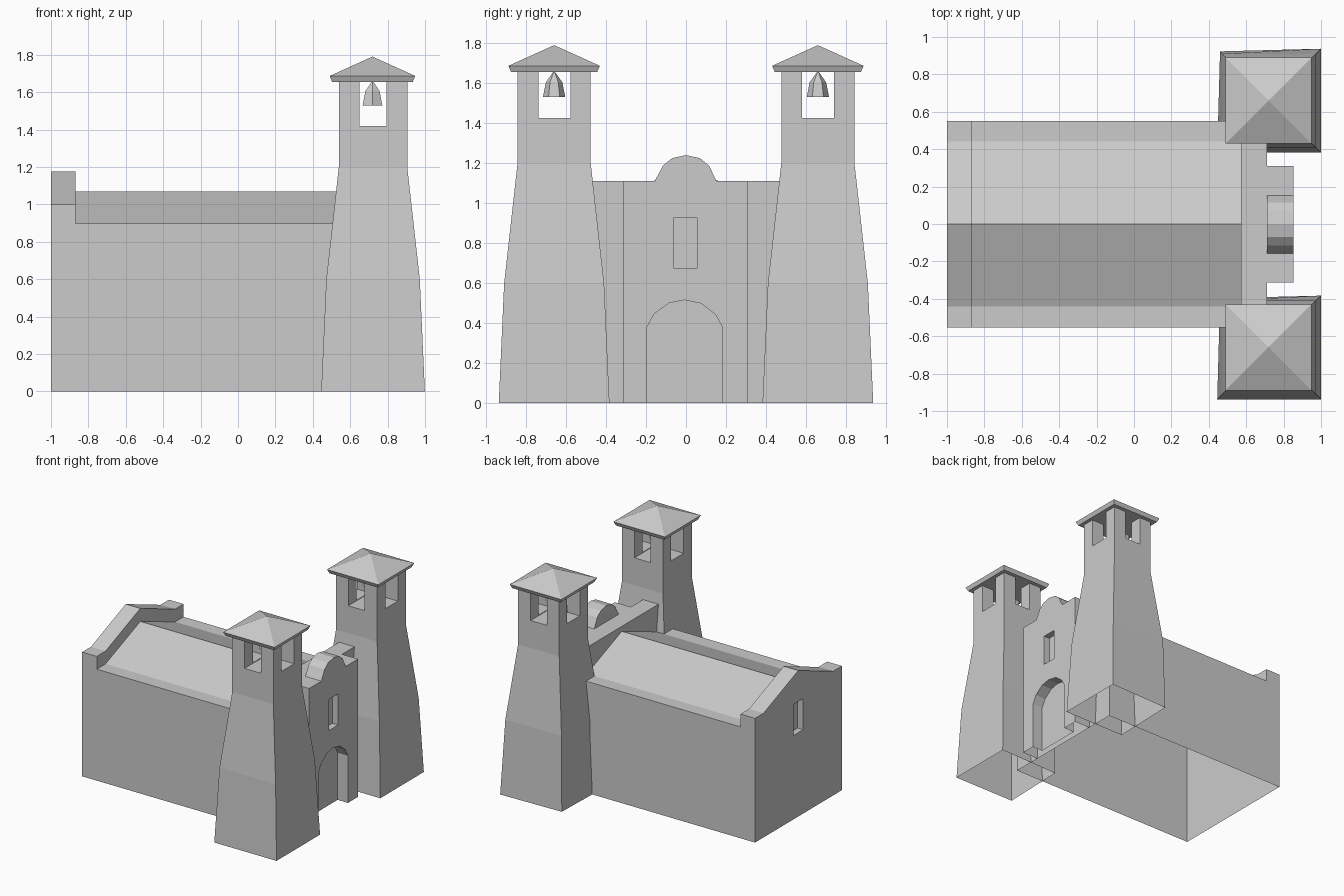
import bpy, bmesh, math

if "Cube" in bpy.data.objects:
    bpy.data.objects.remove(bpy.data.objects["Cube"])

stone = bpy.data.materials.new("pale_stone")
stone.diffuse_color = (0.6, 0.6, 0.6, 1)
stone.use_nodes = True
stone.node_tree.nodes["Principled BSDF"].inputs["Base Color"].default_value = stone.diffuse_color


def finish(name, bm, helper=False):
    bmesh.ops.recalc_face_normals(bm, faces=bm.faces[:])
    me = bpy.data.meshes.new(name)
    bm.to_mesh(me)
    bm.free()
    ob = bpy.data.objects.new(name, me)
    bpy.context.collection.objects.link(ob)
    me.materials.append(stone)
    ob.hide_render = helper
    return ob


def loft(name, rings, helper=False):
    """Skin a stack of equal-length point rings and cap both ends."""
    bm = bmesh.new()
    vs = [[bm.verts.new(p) for p in r] for r in rings]
    n = len(vs[0])
    for a, b in zip(vs, vs[1:]):
        for i in range(n):
            j = (i + 1) % n
            bm.faces.new((a[i], a[j], b[j], b[i]))
    bm.faces.new(vs[0])
    bm.faces.new(vs[-1])
    return finish(name, bm, helper)


def along_x(profile, x):
    return [(x, y, z) for y, z in profile]


def extrude_x(name, profile, x0, x1, helper=False):
    return loft(name, [along_x(profile, x0), along_x(profile, x1)], helper)


def box(name, x0, x1, y0, y1, z0, z1, helper=False):
    return extrude_x(name, [(y0, z0), (y1, z0), (y1, z1), (y0, z1)], x0, x1, helper)


def square(cx, cy, h, z):
    return [(cx - h, cy - h, z), (cx + h, cy - h, z), (cx + h, cy + h, z), (cx - h, cy + h, z)]


def cut(ob, *cutters):
    """Subtract the cutters, then remove them."""
    for c in cutters:
        m = ob.modifiers.new("cut", 'BOOLEAN')
        m.operation, m.solver, m.object = 'DIFFERENCE', 'EXACT', c
    bpy.context.view_layer.update()
    me = bpy.data.meshes.new_from_object(ob.evaluated_get(bpy.context.evaluated_depsgraph_get()))
    ob.modifiers.clear()
    ob.data = me
    for c in cutters:
        bpy.data.objects.remove(c)


def hollow(ob, inner_x=None):
    """Open the underside, drop empty faces and any inner wall at inner_x."""
    bm = bmesh.new()
    bm.from_mesh(ob.data)
    gone = []
    for f in bm.faces:
        ground = all(v.co.z < .001 for v in f.verts)
        inner = inner_x is not None and all(abs(v.co.x - inner_x) < .001 for v in f.verts)
        if ground or inner or f.calc_area() < 1e-6:
            gone.append(f)
    bmesh.ops.delete(bm, geom=gone, context='FACES')
    bm.to_mesh(ob.data)
    bm.free()


def gable(eave, ridge):
    return [(-.554, 0), (.55, 0), (.55, eave), (.442, eave), (0, ridge), (-.442, eave), (-.554, eave)]


# Church shell: step below the rear gable, roofed nave, facade wall between the towers
low, high, wall = gable(.897, 1.07), gable(1.0, 1.175), gable(1.11, 1.11)
church = loft("nave_and_facade_wall", [along_x(high, -.87), along_x(low, -.87), along_x(low, .572),
                                       along_x(wall, .572), along_x(wall, .71)])
bm = bmesh.new()
bm.from_mesh(church.data)
# Remove the inner cap behind the rear gable
caps = [f for f in bm.faces if len(f.verts) == 7 and f.calc_center_median().x < 0]
bmesh.ops.delete(bm, geom=caps, context='FACES')
bm.to_mesh(church.data)
bm.free()
hollow(church)

# Raised rear gable with its window
rear = extrude_x("rear_gable", high, -1, -.87)
cut(rear, box("rear_window_cutter", -1.1, -.95, -.062, .062, .675, .925, True))
hollow(rear, -.87)

# Projecting entrance block
porch = box("entrance_block", .71, .852, -.312, .31, 0, 1.11)
arch = [(-.195, -.1), (.182, -.1), (.182, .38), (.147, .443), (.075, .498), (-.008, .515),
        (-.085, .5), (-.16, .445), (-.195, .38)]
cut(porch, extrude_x("door_cutter", arch, .76, .95, True),
    box("window_cutter", .8, .95, -.062, .058, .675, .925, True))
hollow(porch)

# Rounded crest above the entrance
crest = [(-.157, 1.11), (.153, 1.11), (.115, 1.188), (.07, 1.225), (0, 1.24),
         (-.07, 1.225), (-.115, 1.188)]
extrude_x("entrance_crest", crest, .71, .852)

# Twin bell towers
CX = .722
for side, cy in (("left", -.66), ("right", .66)):
    base = square(CX, cy, .277, 0)
    base[3] = (CX - .262, cy + .263, 0)
    tower = loft(side + "_tower", [base, square(CX, cy, .25, .6),
                                   square(CX, cy, .183, 1.2), square(CX, cy, .183, 1.66)])
    # Crossing openings of the belfry
    cut(tower, box("opening_x", CX - .4, CX + .4, cy - .079, cy + .081, 1.425, 1.8, True),
        box("opening_y", CX - .073, CX + .071, cy - .4, cy + .4, 1.42, 1.8, True))
    hollow(tower)
    # Pyramid cap
    cap = [square(CX - .003, cy, h, z) for h, z in ((.215, 1.655), (.229, 1.687), (.001, 1.79))]
    loft(side + "_tower_roof", cap)
    # Faceted bell
    ring = [math.pi / 2 + i * math.pi / 3 for i in range(6)]
    loft(side + "_bell", [[(CX - .003 + 1.08 * r * math.cos(a), cy + r * math.sin(a), z) for a in ring]
                          for r, z in ((.056, 1.53), (.041, 1.605), (.004, 1.657))])
